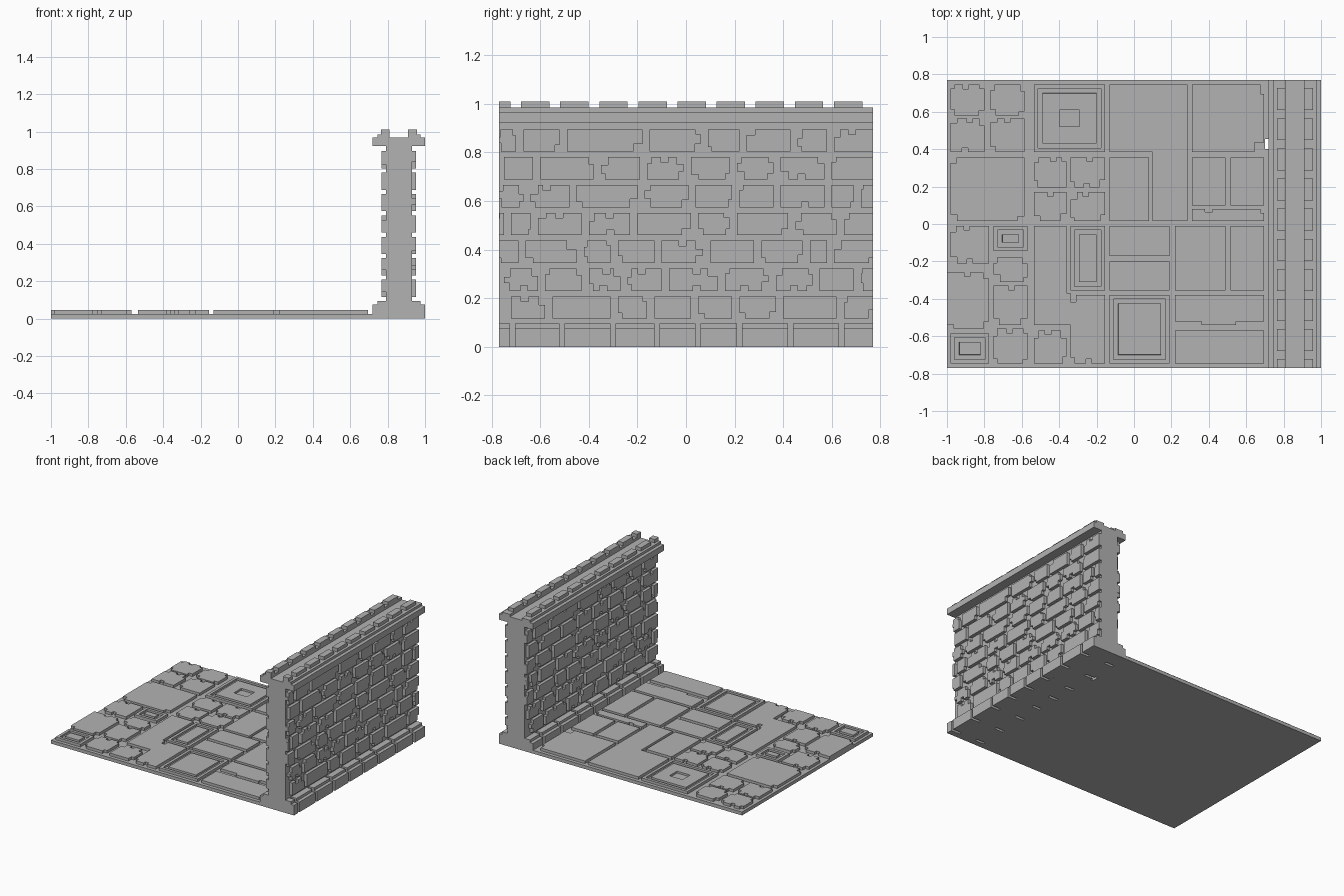
import bpy
import bmesh
import random
from mathutils import Vector

random.seed(7)
cube = bpy.data.objects.get("Cube")
if cube:
    bpy.data.objects.remove(cube, do_unlink=True)

stone = bpy.data.materials.new("grey_stone")
stone.use_nodes = True
colour = (0.45, 0.45, 0.45, 1)
stone.diffuse_color = colour
stone.node_tree.nodes["Principled BSDF"].inputs["Base Color"].default_value = colour

END = 0.77          # half length of the wall and floor
MID = 0.86          # centre line of the wall
SLAB, TOP = 0.025, 0.045


def finish(name, bm):
    """Turn a bmesh into a flat shaded stone object."""
    bmesh.ops.recalc_face_normals(bm, faces=bm.faces)
    mesh = bpy.data.meshes.new(name)
    bm.to_mesh(mesh)
    bm.free()
    mesh.materials.append(stone)
    obj = bpy.data.objects.new(name, mesh)
    bpy.context.collection.objects.link(obj)
    return obj


def prism(bm, points, depth):
    """Extrude a flat outline along a vector."""
    face = bm.faces.new([bm.verts.new(p) for p in points])
    region = bmesh.ops.extrude_face_region(bm, geom=[face])["geom"]
    verts = [g for g in region if isinstance(g, bmesh.types.BMVert)]
    bmesh.ops.translate(bm, verts=verts, vec=Vector(depth))
    return [g for g in region if isinstance(g, bmesh.types.BMFace)][0]


def box(bm, x0, x1, y0, y1, z0, z1):
    ring = [(x0, y0, z0), (x1, y0, z0), (x1, y1, z0), (x0, y1, z0)]
    return prism(bm, ring, (0, 0, z1 - z0))


def outline(a0, a1, b0, b1, corners=None, low=None, high=None):
    """Rectangle with square bites at numbered corners and on the low and high edges."""
    corners = corners or {}
    pts = []
    for i, (a, b) in enumerate([(a0, b0), (a1, b0), (a1, b1), (a0, b1)]):
        if i in corners:
            w, h = corners[i]
            ia = a + w if a == a0 else a - w
            ib = b + h if b == b0 else b - h
            bite = [(a, ib), (ia, ib), (ia, b)]
            pts += bite if i % 2 == 0 else bite[::-1]
        else:
            pts.append((a, b))
        if i == 0 and low:
            m, w, h = low
            pts += [(m - w, b0), (m - w, b0 + h), (m + w, b0 + h), (m + w, b0)]
        if i == 2 and high:
            m, w, h = high
            pts += [(m + w, b1), (m + w, b1 - h), (m - w, b1 - h), (m - w, b1)]
    return pts


def chipped(a0, a1, b0, b1, chance):
    """Rectangle with random broken corners and edges."""
    wide = a1 - a0
    size = lambda: (random.uniform(0.1, 0.2) * min(wide, 0.2),
                    random.uniform(0.2, 0.4) * min(b1 - b0, 0.1))
    corners = {i: size() for i in range(4) if random.random() < chance}
    edges = []
    for _ in range(2):
        hit = wide > 0.12 and random.random() < chance * 0.6
        middle = a0 + wide * random.uniform(0.4, 0.6)
        edges.append((middle, 0.015, 0.022) if hit else None)
    return outline(a0, a1, b0, b1, corners, *edges)


# Floor slab, with a small opening beside the wall
bm = bmesh.new()
box(bm, -1, 0.7, -END, END, 0, SLAB)
box(bm, 0.7, 0.72, -END, 0.4, 0, SLAB)
box(bm, 0.7, 0.72, 0.455, END, 0, SLAB)
finish("floor_slab", bm)

# Plain paving stones
plain = [
    (0.31, 0.49, 0.1, 0.355), (0.515, 0.695, 0.1, 0.355), (-0.13, 0.08, 0.015, 0.355),
    (-0.13, 0.19, -0.17, -0.01), (-0.13, 0.19, -0.355, -0.2),
    (0.22, 0.49, -0.355, -0.01), (0.515, 0.695, -0.355, -0.01),
]
bm = bmesh.new()
outlines = [outline(*t) for t in plain]
outlines += [
    outline(-0.13, 0.285, 0.015, 0.745, {0: (0.23, 0.37)}),
    outline(-0.535, -0.34, -0.54, -0.01, {2: (0.02, 0.36)}),
    outline(0.31, 0.695, 0.385, 0.745, {1: (0.05, 0.05), 2: (0.02, 0.05)}),
    outline(0.31, 0.695, 0.015, 0.08, {2: (0.02, 0.02)}, None, (0.4, 0.02, 0.015)),
    outline(0.22, 0.695, -0.54, -0.38, {0: (0.14, 0.02), 1: (0.15, 0.02)}),
    outline(0.22, 0.695, -0.745, -0.57),
]
for pts in outlines:
    prism(bm, [(x, y, SLAB) for x, y in pts], (0, 0, TOP - SLAB))
finish("plain_paving", bm)

# Broken paving stones
broken = [
    (-0.98, -0.8, 0.58, 0.745), (-0.98, -0.8, 0.385, 0.565),
    (-0.77, -0.585, 0.58, 0.745), (-0.77, -0.585, 0.385, 0.565),
    (-0.98, -0.585, 0.015, 0.355), (-0.98, -0.775, -0.21, -0.01),
    (-1, -0.775, -0.56, -0.26), (-0.75, -0.57, -0.31, -0.18),
    (-0.75, -0.57, -0.54, -0.33), (-0.75, -0.57, -0.745, -0.56),
    (-0.535, -0.36, 0.195, 0.355), (-0.34, -0.155, 0.195, 0.355),
    (-0.535, -0.36, 0.015, 0.17), (-0.34, -0.155, 0.015, 0.17),
    (-0.34, -0.155, -0.745, -0.38), (-0.535, -0.36, -0.745, -0.57),
]
bm = bmesh.new()
for tile in broken:
    pts = chipped(*tile, 0.6)
    prism(bm, [(x, y, SLAB) for x, y in pts], (0, 0, TOP - SLAB))
finish("broken_paving", bm)


# Framed paving stones: a lip, a sunken ring and a raised panel
def sink(bm, face, width, depth):
    bmesh.ops.inset_region(bm, faces=[face], thickness=width, use_even_offset=True)
    bmesh.ops.inset_region(bm, faces=[face], thickness=0.0005, depth=depth, use_even_offset=True)


bm = bmesh.new()
framed = [(-0.535, -0.155, 0.385, 0.745, 0.09), (-0.98, -0.775, -0.745, -0.585, 0),
          (-0.75, -0.57, -0.145, -0.01, 0), (-0.34, -0.155, -0.355, -0.01, 0),
          (-0.13, 0.19, -0.745, -0.38, 0)]
for x0, x1, y0, y1, pit in framed:
    face = box(bm, x0, x1, y0, y1, SLAB, TOP)
    bm.normal_update()
    sink(bm, face, 0.021, -0.014)
    sink(bm, face, 0.024, 0.014)
    if pit:
        sink(bm, face, pit, -0.014)
finish("framed_paving", bm)

# Wall core
bm = bmesh.new()
box(bm, MID - 0.07, MID + 0.07, -END, END, 0, 0.96)
finish("wall_core", bm)

# Brick courses: the start of each brick along the wall, from the bottom course up
courses = [
    (-0.72, -0.55, -0.28, -0.13, 0.05, 0.22, 0.4, 0.65),
    (-0.75, -0.58, -0.4, -0.24, -0.07, 0.16, 0.37, 0.55, 0.72),
    (-0.77, -0.66, -0.42, -0.28, -0.1, 0.1, 0.31, 0.51, 0.61),
    (-0.77, -0.72, -0.61, -0.4, -0.2, 0.05, 0.21, 0.45, 0.65),
    (-0.77, -0.64, -0.45, -0.17, 0.04, 0.22, 0.39, 0.6, 0.72),
    (-0.75, -0.6, -0.35, -0.16, 0.02, 0.21, 0.39, 0.6),
    (-0.77, -0.67, -0.49, -0.15, 0.09, 0.25, 0.46, 0.61),
]
for name, side in (("outer_bricks", 1), ("inner_bricks", -1)):
    bm = bmesh.new()
    for row, starts in enumerate(courses):
        z = 0.116 + row * 0.1145
        for y0, following in zip(starts, starts[1:] + (END + 0.03,)):
            pts = chipped(y0, following - 0.03, z, z + 0.092, 0.38)
            prism(bm, [(MID + side * 0.065, side * y, h) for y, h in pts], (side * 0.027, 0, 0))
    finish(name, bm)

# Stepped footing blocks on both sides
joints = [-0.78, -0.715, -0.51, -0.3, -0.12, 0.05, 0.22, 0.43, 0.64, 0.78]
step = [(0.06, 0), (0.14, 0), (0.14, 0.075), (0.115, 0.075), (0.115, 0.095), (0.06, 0.095)]
bm = bmesh.new()
for side in (1, -1):
    for y0, y1 in zip(joints, joints[1:]):
        prism(bm, [(MID + side * x, y0 + 0.01, z) for x, z in step], (0, y1 - y0 - 0.02, 0))
finish("footing_blocks", bm)

# Coping with a channel along the top
half = [(0.14, 0.922), (0.14, 0.967), (0.115, 0.967), (0.115, 0.985), (0.05, 0.985), (0.05, 0.967)]
profile = half + [(-x, z) for x, z in reversed(half)]
bm = bmesh.new()
prism(bm, [(MID + x, -END, z) for x, z in profile], (0, 2 * END, 0))
finish("wall_coping", bm)

# Low battlement blocks
bm = bmesh.new()
for side in (1, -1):
    x0, x1 = sorted((MID + side * 0.05, MID + side * 0.096))
    for i in range(10):
        y0 = -0.84 + i * 0.161
        box(bm, x0, x1, max(y0, -END), y0 + 0.117, 0.98, 1.01)
finish("battlement_blocks", bm)
